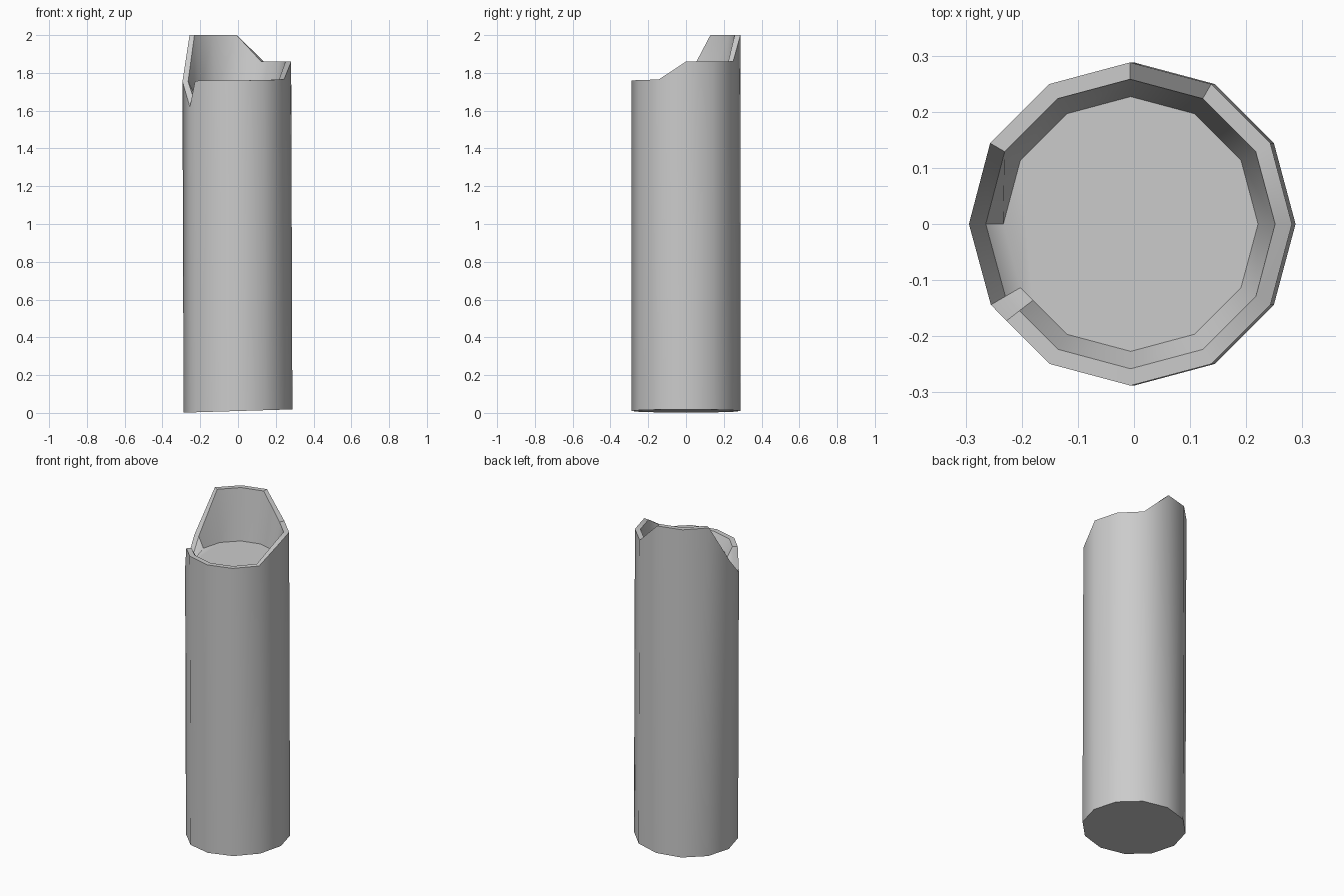
import bpy, bmesh, math
from mathutils import Vector

if "Cube" in bpy.data.objects:
    bpy.data.objects.remove(bpy.data.objects["Cube"])

# Broken rim height per side, counter-clockwise from +x (30 degree steps)
HEIGHTS = [1.86, 1.86, 1.86, 2.0, 2.0, 2.0, 1.755, 1.62, 1.76, 1.76, 1.762, 1.765]
FLOOR_Z = 1.69


def ring_points(radius):
    """Twelve corners, plus one extra beside the notch on the front-left side."""
    pts = [Vector((radius * math.cos(math.radians(30 * i)),
                   radius * math.sin(math.radians(30 * i)))) for i in range(12)]
    pts.insert(8, pts[7].lerp(pts[8], 0.27))
    return pts


def make_ring(bm, radius, z_of):
    """Ring of vertices with the column's very slight lean to the left."""
    verts = []
    for i, p in enumerate(ring_points(radius)):
        z = z_of(i, p)
        verts.append(bm.verts.new((p.x - 0.0035 * z, p.y, z)))
    return verts


def bridge(bm, a, b):
    n = len(a)
    for i in range(n):
        j = (i + 1) % n
        bm.faces.new((a[i], a[j], b[j], b[i]))


rim = HEIGHTS[:8] + [1.758] + HEIGHTS[8:]
bm = bmesh.new()

# Slanted base, outer wall, broken lip, tapered inner wall, sunken floor
base = make_ring(bm, 0.288, lambda i, p: 0.01 + 0.03 * p.x)
outer = make_ring(bm, 0.288, lambda i, p: rim[i])
inner = make_ring(bm, 0.258, lambda i, p: rim[i] + (0.03 if i == 7 else 0))
floor = make_ring(bm, 0.227, lambda i, p: FLOOR_Z)
for a, b in ((base, outer), (outer, inner), (inner, floor)):
    bridge(bm, a, b)
bm.faces.new(floor)
bm.faces.new(base[::-1])

mesh = bpy.data.meshes.new("broken_column")
bm.to_mesh(mesh)
bm.free()
column = bpy.data.objects.new("broken_column", mesh)
bpy.context.collection.objects.link(column)

# Smooth sides, crisp rim and base
bpy.context.view_layer.objects.active = column
column.select_set(True)
bpy.ops.object.shade_smooth_by_angle(angle=math.radians(35))
